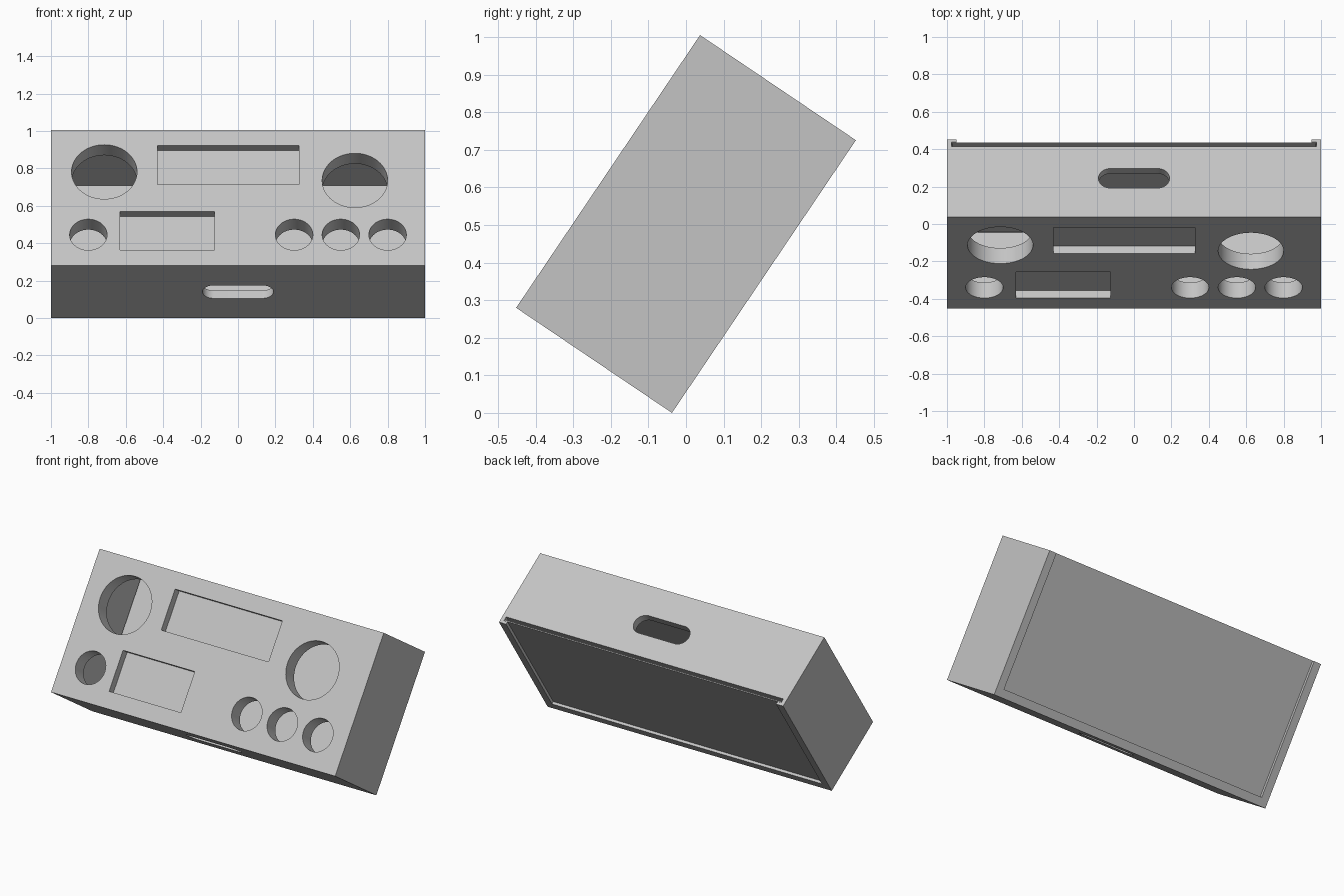
import bpy, bmesh, math
from mathutils import Matrix

old = bpy.data.objects.get("Cube")
if old:
    bpy.data.objects.remove(old, do_unlink=True)

WIDTH, DEPTH, HEIGHT = 2.0, 0.5, 0.875
WALL, FRONT = 0.05, 0.1

grey = bpy.data.materials.new("light grey")
grey.use_nodes = True
grey.diffuse_color = (0.55, 0.55, 0.55, 1)
grey.node_tree.nodes["Principled BSDF"].inputs["Base Color"].default_value = grey.diffuse_color


def make_object(name, bm):
    bmesh.ops.recalc_face_normals(bm, faces=bm.faces)
    mesh = bpy.data.meshes.new(name)
    bm.to_mesh(mesh)
    bm.free()
    mesh.materials.append(grey)
    obj = bpy.data.objects.new(name, mesh)
    bpy.context.collection.objects.link(obj)
    return obj


def box(name, x, y, z):
    """Box from three (low, high) ranges."""
    bm = bmesh.new()
    bmesh.ops.create_cube(bm, size=1)
    for v in bm.verts:
        v.co = [r[0] + (c + 0.5) * (r[1] - r[0]) for c, r in zip(v.co, (x, y, z))]
    return make_object(name, bm)


def round_cutter(x, z, radius):
    """Cylinder running front to back through the front panel."""
    bm = bmesh.new()
    place = Matrix.Translation((x, FRONT / 2, z)) @ Matrix.Rotation(math.pi / 2, 4, "X")
    bmesh.ops.create_cone(bm, cap_ends=True, segments=64, radius1=radius,
                          radius2=radius, depth=FRONT * 2, matrix=place)
    return make_object("round_cutter", bm)


def slot_cutter(half, radius, y):
    """Upright stadium prism for the hand slots in top and bottom."""
    bm = bmesh.new()
    ring = []
    steps = 24
    for side in (1, -1):
        for i in range(steps + 1):
            a = math.pi * (i / steps - 0.5)
            ring.append(bm.verts.new((side * (half - radius + radius * math.cos(a)),
                                      y + side * radius * math.sin(a), -0.1)))
    face = bm.faces.new(ring)
    grown = bmesh.ops.extrude_face_region(bm, geom=[face])
    top = [g for g in grown["geom"] if isinstance(g, bmesh.types.BMVert)]
    bmesh.ops.translate(bm, verts=top, vec=(0, 0, HEIGHT + 0.2))
    return make_object("slot_cutter", bm)


def cut(target, cutter):
    mod = target.modifiers.new("cut", "BOOLEAN")
    mod.operation, mod.solver, mod.object = "DIFFERENCE", "EXACT", cutter
    bpy.context.view_layer.update()
    result = target.evaluated_get(bpy.context.evaluated_depsgraph_get())
    mesh = bpy.data.meshes.new_from_object(result)
    target.modifiers.clear()
    target.data = mesh
    bpy.data.objects.remove(cutter, do_unlink=True)


# Hollow case, open at the back
case = box("case", (-1, 1), (0, DEPTH), (0, HEIGHT))
inner = WIDTH / 2 - WALL
cut(case, box("cavity", (-inner, inner), (FRONT, 0.47), (WALL, HEIGHT - WALL)))

# Sliding-lid groove and rear opening, both open at the top
cut(case, box("groove", (-0.975, 0.975), (0.455, 0.483), (0.025, 1)))
cut(case, box("opening", (-inner, inner), (0.46, 0.6), (WALL, 1)))

# Round holes through the front panel
for x, z, r in ((-0.715, 0.605, 0.175), (0.625, 0.55, 0.175)):
    cut(case, round_cutter(x, z, r))
for x in (-0.8, 0.3, 0.55, 0.8):
    cut(case, round_cutter(x, 0.2, 0.1))

# Shallow rectangular display pockets
for x, z in (((-0.43, 0.325), (0.525, 0.775)), ((-0.63, -0.125), (0.1, 0.35))):
    cut(case, box("pocket", x, (-0.1, 0.05), z))

# Hand slots in the top and bottom walls
cut(case, slot_cutter(0.19, 0.0625, 0.25))

# Thin lid sitting in the groove
lid = box("rear_lid", (-0.973, 0.973), (0.475, 0.482), (0.027, HEIGHT))

# Lean the whole case back
lean = (Matrix.Translation((0, 0, 0.5025)) @ Matrix.Rotation(math.radians(-34), 4, "X")
        @ Matrix.Translation((0, -DEPTH / 2, -HEIGHT / 2)))
for obj in (case, lid):
    obj.data.transform(lean)
    bpy.ops.object.select_all(action="DESELECT")
    obj.select_set(True)
    bpy.context.view_layer.objects.active = obj
    bpy.ops.object.shade_smooth_by_angle(angle=math.radians(30))
